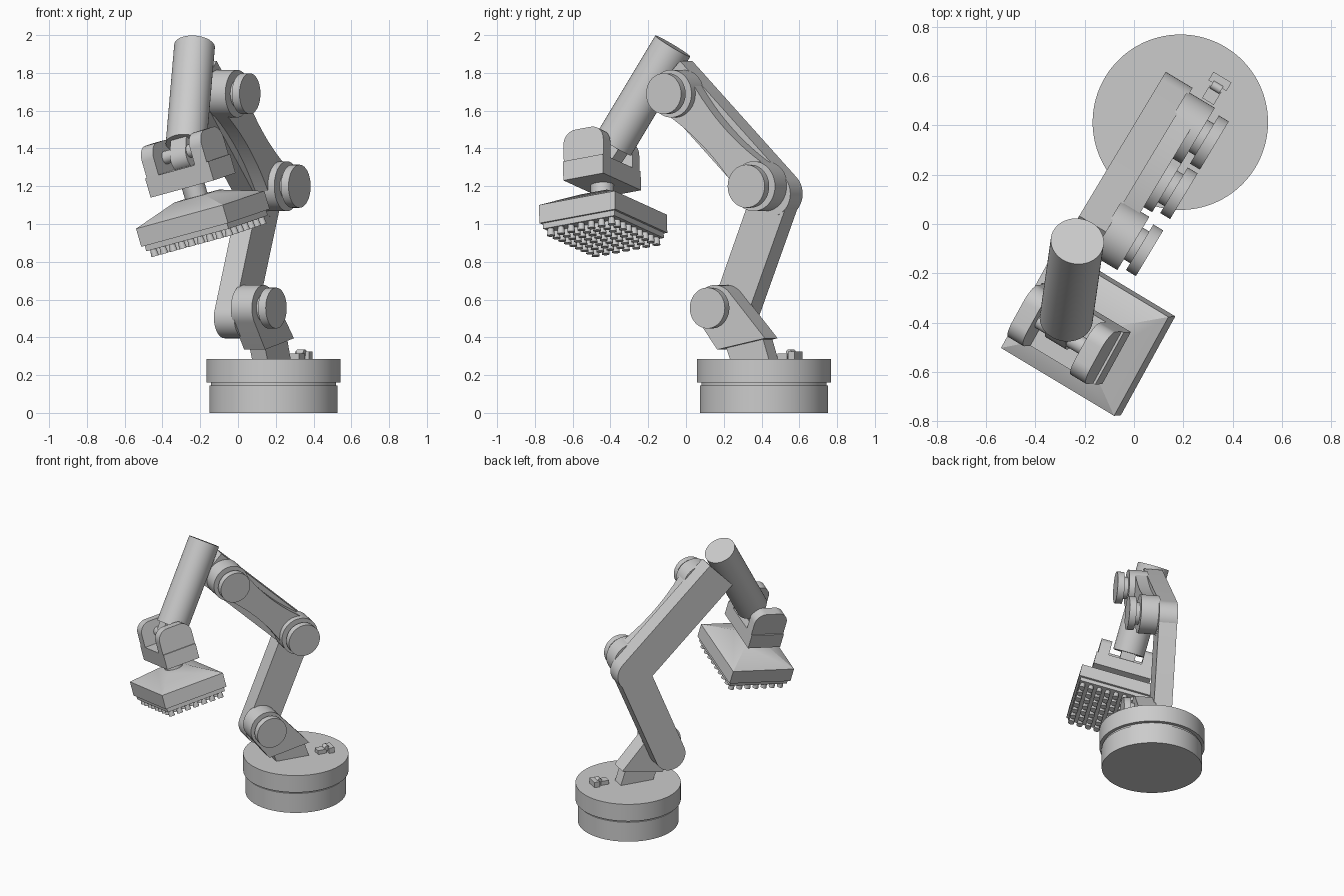
import bpy, bmesh, math
from mathutils import Matrix, Vector
from mathutils.geometry import convex_hull_2d

if "Cube" in bpy.data.objects:
    bpy.data.objects.remove(bpy.data.objects["Cube"])

gray = bpy.data.materials.new("light_gray")
gray.diffuse_color = (0.6, 0.6, 0.6, 1)
gray.use_nodes = True
gray.node_tree.nodes["Principled BSDF"].inputs["Base Color"].default_value = gray.diffuse_color


def frame(x, y, z, origin):
    m = Matrix((x, y, z)).transposed().to_4x4()
    m.translation = origin
    return m


# Arm frame: x forward, y to the arm's right, z up
fwd, side = Vector((-0.515, -0.857, 0)), Vector((0.857, -0.515, 0))
ARM = frame(fwd, side, Vector((0, 0, 1)), Vector((0.188, 0.413, 0)))

# Tool frame: rolled sideways and pitched slightly forward
roll, pitch = math.radians(13.2), math.radians(9.5)
t_side = side * math.cos(roll) + Vector((0, 0, math.sin(roll)))
up0 = fwd.cross(t_side)
t_fwd = fwd * math.cos(pitch) - up0 * math.sin(pitch)
TOOL = frame(t_fwd, t_side, t_fwd.cross(t_side), Vector((-0.2, -0.44, 1.075)))

# Forearm frame: z runs down the tube axis from its top cap
axis = Vector((-0.0736, -0.513, -0.855)).normalized()
tube_side = (t_side - axis * t_side.dot(axis)).normalized()
TUBE = frame(tube_side.cross(axis), tube_side, axis, Vector((-0.23, -0.07, 1.942)))


def finish(name, bm, m):
    bm.transform(m)
    bmesh.ops.recalc_face_normals(bm, faces=bm.faces)
    me = bpy.data.meshes.new(name)
    bm.to_mesh(me)
    bm.free()
    me.materials.append(gray)
    ob = bpy.data.objects.new(name, me)
    bpy.context.collection.objects.link(ob)
    return ob


def prism(name, pts, y0, y1, m):
    """Extrude an x-z outline along y."""
    bm = bmesh.new()
    f = bm.faces.new([bm.verts.new((x, y0, z)) for x, z in pts])
    out = bmesh.ops.extrude_face_region(bm, geom=[f])["geom"]
    bmesh.ops.translate(bm, vec=(0, y1 - y0, 0),
                        verts=[v for v in out if isinstance(v, bmesh.types.BMVert)])
    return finish(name, bm, m)


def circle(c, r, n=40):
    return [(c[0] + r * math.cos(2 * math.pi * i / n),
             c[1] + r * math.sin(2 * math.pi * i / n)) for i in range(n)]


def hull(pts):
    return [pts[i] for i in convex_hull_2d([Vector(p) for p in pts])]


def box(name, x0, x1, y0, y1, z0, z1, m):
    return prism(name, [(x0, z0), (x1, z0), (x1, z1), (x0, z1)], y0, y1, m)


def cylinder(name, r, z0, z1, m, n=64):
    bm = bmesh.new()
    bmesh.ops.create_cone(bm, cap_ends=True, segments=n, radius1=r, radius2=r,
                          depth=z1 - z0, matrix=Matrix.Translation((0, 0, (z0 + z1) / 2)))
    return finish(name, bm, m)


# Round base with a groove
cylinder("base_lower", 0.34, 0, 0.145, ARM, 96)
cylinder("base_groove", 0.332, 0.145, 0.16, ARM, 96)
cylinder("base_upper", 0.356, 0.16, 0.286, ARM, 96)

# Small connector on the base
box("connector_rear", -0.245, -0.205, 0.01, 0.095, 0.28, 0.325, ARM)
box("connector_front", -0.19, -0.13, 0.025, 0.08, 0.28, 0.315, ARM)
prism("connector_plug", circle((-0.198, 0.318), 0.018, 16), 0.03, 0.075, ARM)

# Joints: knuckle, shaft and cap
shoulder, elbow, wrist = (0.25, 0.555), (0.01, 1.2), (0.52, 1.69)
for name, c, r in (("shoulder", shoulder, 0.108), ("elbow", elbow, 0.114),
                   ("wrist", wrist, 0.108)):
    if name != "shoulder":
        prism(name + "_knuckle", circle(c, r + 0.018, 56), -0.04, 0.09, ARM)
    prism(name + "_shaft", circle(c, 0.075), 0.08, 0.125, ARM)
    prism(name + "_cap", circle(c, r, 56), 0.12, 0.167, ARM)

# Shoulder bracket and the post under it
prism("shoulder_bracket",
      hull(circle(shoulder, 0.122, 56) + [(-0.06, 0.395), (0.235, 0.335)]), -0.04, 0.09, ARM)
prism("post", [(-0.07, 0.28), (0.17, 0.28), (0.2, 0.36), (0.06, 0.44), (-0.03, 0.4)],
      -0.03, 0.065, ARM)

# Bent main arm: lower and upper beams share a round elbow
bend, top = Vector((-0.025, 1.16)), Vector((0.62, 1.777))
along = (top - bend).normalized()
perp = Vector((-along.y, along.x)) * 0.12
prism("lower_beam", hull(circle((0.245, 0.505), 0.11, 56) + circle(bend, 0.112, 56)),
      -0.155, -0.03, ARM)
prism("upper_beam", hull(circle(bend, 0.12, 56) + [tuple(top + perp), tuple(top - perp)]),
      -0.156, -0.029, ARM)

# Waisted link between elbow and wrist
e, w = Vector(elbow), Vector(wrist)
n = Vector((-(w - e).y, (w - e).x)).normalized()
steps = [i / 16 for i in range(17)]
half = lambda t: 0.08 + 0.045 * (2 * t - 1) ** 2
prism("waisted_link", [e.lerp(w, t) + n * half(t) for t in steps] +
      [e.lerp(w, t) - n * half(t) for t in reversed(steps)], -0.035, 0.05, ARM)

# Forearm tube and its tongue
cylinder("forearm_tube", 0.108, 0, 0.612, TUBE)
prism("forearm_tongue", hull([(-0.075, 0.58), (0.075, 0.58)] + circle((0, 0.69), 0.07)),
      -0.05, 0.05, TUBE)

# Fork holding the tool
box("fork_base", -0.122, 0.122, -0.2, 0.2, 0.135, 0.24, TOOL)
lug = hull([(-0.122, 0.23), (0.122, 0.23)] + circle((-0.047, 0.33), 0.075) +
           circle((0.047, 0.33), 0.075))
for name, s in (("left", -1), ("right", 1)):
    prism(name + "_fork_lug", lug, s * 0.115, s * 0.19, TOOL)
prism("fork_pin", circle((0, 0.315), 0.035), -0.12, 0.12, TOOL)
cylinder("tool_neck", 0.062, 0.05, 0.15, TOOL, 40)

# Tool head: block with a sloped roof
bm = bmesh.new()
rings = [[bm.verts.new((sx * k * 0.232, sy * k * 0.275, z))
          for sx, sy in ((-1, -1), (1, -1), (1, 1), (-1, 1))]
         for k, z in ((1, -0.1), (1, 0), (0.35, 0.075))]
bm.faces.new(rings[0])
bm.faces.new(rings[2])
for a, b in zip(rings, rings[1:]):
    for i in range(4):
        bm.faces.new((a[i], a[i - 1], b[i - 1], b[i]))
finish("tool_head", bm, TOOL)
box("tool_plate", -0.218, 0.218, -0.261, 0.261, -0.13, -0.1, TOOL)

# Grid of small suction pads
bm = bmesh.new()
for i in range(7):
    for j in range(9):
        bmesh.ops.create_cone(bm, cap_ends=True, segments=16, radius1=0.021, radius2=0.016,
                              depth=0.04, matrix=Matrix.Translation(
                                  ((i - 3) * 0.062, (j - 4) * 0.059, -0.148)))
finish("suction_pads", bm, TOOL)

# Smooth curved sides, keep sharp edges
for ob in bpy.data.objects:
    ob.select_set(True)
    bpy.context.view_layer.objects.active = ob
bpy.ops.object.shade_smooth_by_angle(angle=math.radians(30))
